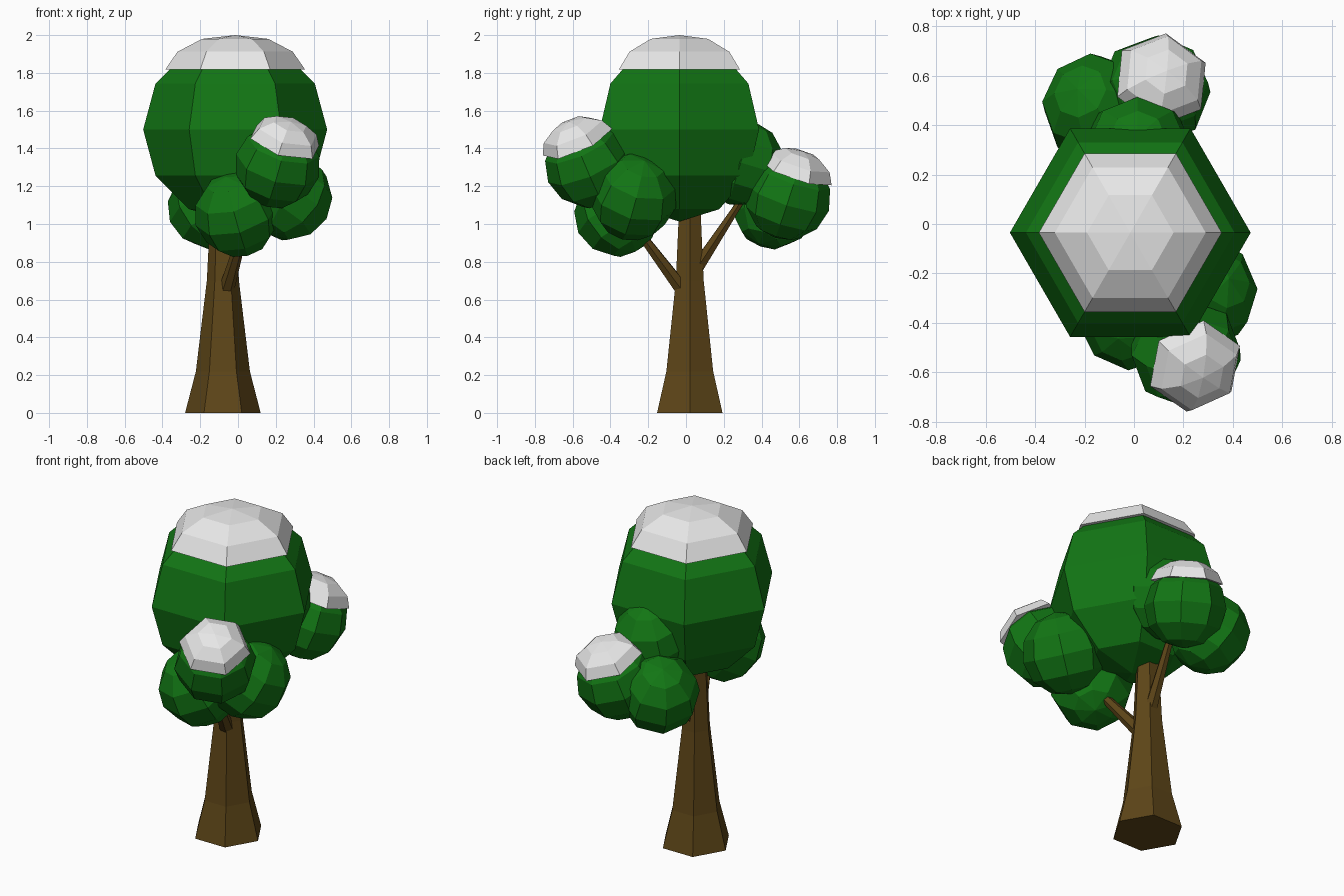
import bpy, bmesh, math
from mathutils import Vector

if "Cube" in bpy.data.objects:
    bpy.data.objects.remove(bpy.data.objects["Cube"])


def material(name, rgb):
    m = bpy.data.materials.new(name)
    m.diffuse_color = (*rgb, 1)
    m.use_nodes = True
    m.node_tree.nodes["Principled BSDF"].inputs["Base Color"].default_value = m.diffuse_color
    return m


BARK = material("bark brown", (0.11, 0.06, 0.009))
LEAF = material("leaf green", (0.006, 0.18, 0.007))
SNOW = material("snow white", (0.8, 0.8, 0.8))


def lathe(name, profile, sides, mat, origin, axis=(0, 0, 1), phase=0.0):
    """Flat-faced solid of revolution; profile is (radius, height) from low to high."""
    bm = bmesh.new()
    rings = []
    for r, z in profile:
        if r < 1e-5:
            rings.append([bm.verts.new((0, 0, z))])
        else:
            rings.append([bm.verts.new((r * math.cos(phase + math.tau * i / sides),
                                        r * math.sin(phase + math.tau * i / sides), z))
                          for i in range(sides)])
    for a, b in zip(rings, rings[1:]):
        for i in range(sides):
            j = (i + 1) % sides
            if len(a) == 1:
                bm.faces.new((a[0], b[j], b[i]))
            elif len(b) == 1:
                bm.faces.new((a[i], a[j], b[0]))
            else:
                bm.faces.new((a[i], a[j], b[j], b[i]))
    if len(rings[0]) > 1:
        bm.faces.new(rings[0][::-1])
    if len(rings[-1]) > 1:
        bm.faces.new(rings[-1])
    bmesh.ops.recalc_face_normals(bm, faces=bm.faces)
    me = bpy.data.meshes.new(name)
    bm.to_mesh(me)
    bm.free()
    me.materials.append(mat)
    ob = bpy.data.objects.new(name, me)
    bpy.context.collection.objects.link(ob)
    ob.location = origin
    ob.rotation_mode = 'QUATERNION'
    ob.rotation_quaternion = Vector((0, 0, 1)).rotation_difference(Vector(axis).normalized())
    return ob


def ball(name, r, sides, origin, axis=(0, 0, 1), phase=0.0):
    prof = [(r * math.cos(math.radians(a)), r * math.sin(math.radians(a)))
            for a in range(-90, 91, 30)]
    return lathe(name, prof, sides, LEAF, origin, axis, phase)


def branch(name, start, end, r0, r1):
    d = Vector(end) - Vector(start)
    lathe(name, [(r0, 0), (r1, d.length)], 6, BARK, start, d)


# Trunk and branches
lathe("trunk", [(0.2, 0), (0.143, 0.22), (0.085, 0.7), (0.062, 1.15)], 6, BARK, (-0.08, 0.02, 0))
branch("front_branch", (-0.065, -0.01, 0.64), (0.04, -0.28, 1.0), 0.042, 0.022)
branch("back_branch", (-0.07, 0.06, 0.77), (-0.02, 0.31, 1.15), 0.038, 0.018)

# Main crown with its snow cap
ball("main_crown", 0.487, 6, (-0.015, -0.035, 1.5))
lathe("main_snow", [(0.37, 1.818), (0.305, 1.912), (0.175, 1.98), (0, 2.0)], 6, SNOW,
      (-0.015, -0.035, 0))

# Small leaf clusters
front_axis, back_axis = Vector((0.3, -0.44, 1)).normalized(), Vector((0.2, 0.33, 1)).normalized()
front_top, back_top = Vector((0.21, -0.52, 1.31)), Vector((0.085, 0.54, 1.14))
ball("front_top_cluster", 0.228, 8, front_top, front_axis)
ball("front_low_cluster", 0.228, 8, (-0.005, -0.365, 1.052), (-0.3, -0.5, 1))
ball("front_side_cluster", 0.232, 8, (0.268, -0.278, 1.142), (0.6, 0.3, 1))
ball("back_top_cluster", 0.228, 8, back_top, back_axis)
ball("back_low_cluster", 0.225, 8, (-0.15, 0.468, 1.09), (-0.4, 0.4, 1))
ball("back_inner_cluster", 0.23, 8, (0.015, 0.29, 1.325), (0, 0.3, 1))

# Snow caps on the two upper clusters, tilted outwards
cap = [(0.2, 0), (0.168, 0.062), (0.095, 0.108), (0, 0.122)]
lathe("front_snow", cap, 6, SNOW, front_top + front_axis * 0.14, front_axis, 0.4)
lathe("back_snow", cap, 6, SNOW, back_top + back_axis * 0.14, back_axis, 0.4)
